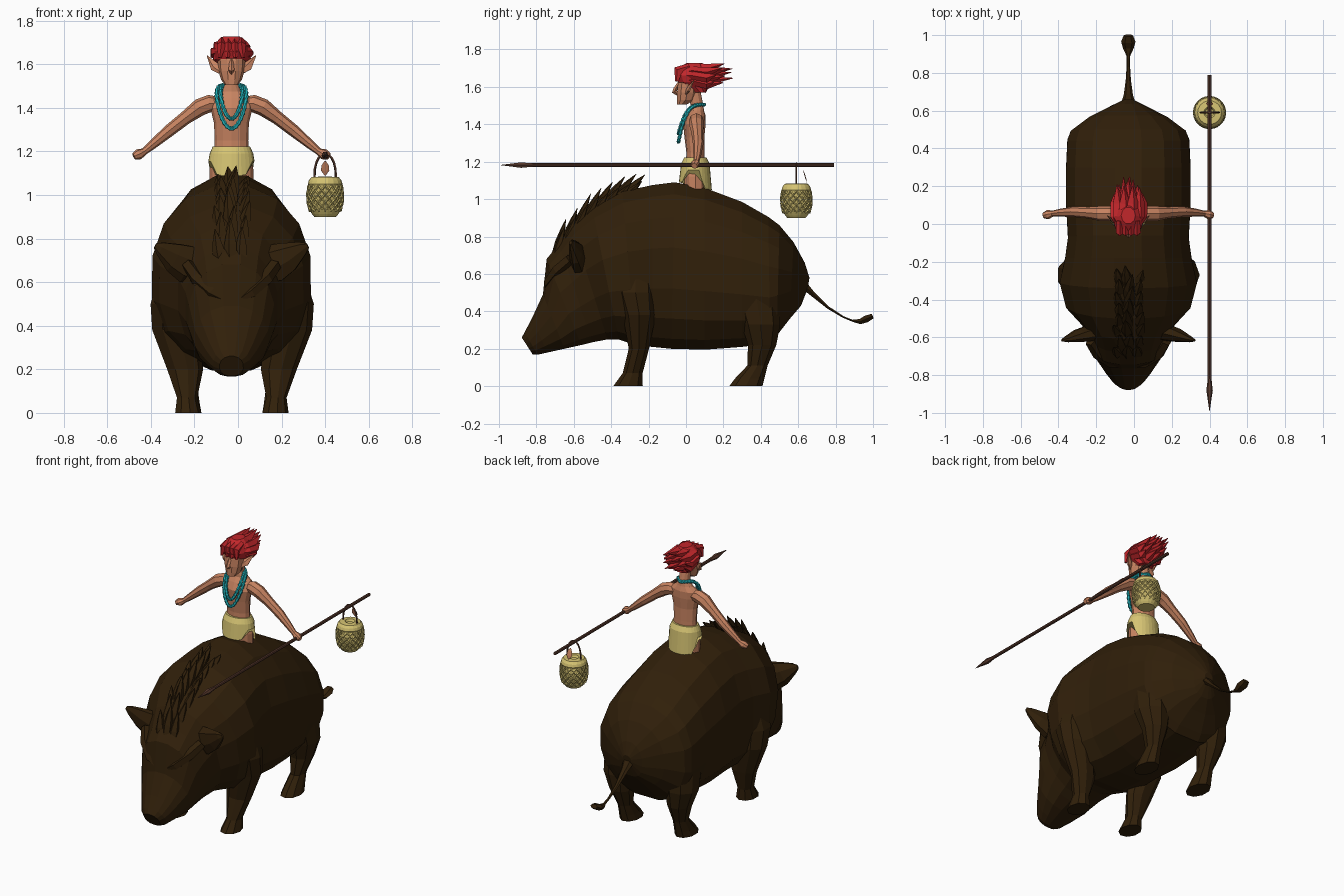
import bpy, bmesh, random
from math import sin, cos, pi, copysign
from mathutils import Vector as V

random.seed(4)
if "Cube" in bpy.data.objects:
    bpy.data.objects.remove(bpy.data.objects["Cube"])

CX = -0.03  # mid-plane of the animal and its rider


def material(name, rgb):
    m = bpy.data.materials.new(name)
    m.use_nodes = True
    m.diffuse_color = (*rgb, 1)
    m.node_tree.nodes["Principled BSDF"].inputs["Base Color"].default_value = (*rgb, 1)
    return m


HIDE = material("dark brown hide", (0.03, 0.014, 0.003))
SKIN = material("tan skin", (0.58, 0.23, 0.12))
HAIR = material("red hair", (0.54, 0.02, 0.024))
STRAW = material("yellow straw", (0.67, 0.55, 0.17))
SHADE = material("dark straw", (0.5, 0.4, 0.12))
TEAL = material("teal beads", (0.015, 0.43, 0.47))
WOOD = material("brown wood", (0.1, 0.042, 0.026))


def build(name, mat, parts, cyclic=False):
    """Skin each list of rings in parts and join them in one object."""
    bm = bmesh.new()
    for rings in parts:
        rows = [[bm.verts.new(p) for p in r] for r in rings]
        n = len(rows[0])
        pairs = list(zip(rows, rows[1:]))
        if cyclic:
            pairs.append((rows[-1], rows[0]))
        else:
            bm.faces.new(rows[0][::-1])
            bm.faces.new(rows[-1])
        for a, b in pairs:
            for i in range(n):
                bm.faces.new((a[i], a[(i + 1) % n], b[(i + 1) % n], b[i]))
    bmesh.ops.recalc_face_normals(bm, faces=bm.faces)
    mesh = bpy.data.meshes.new(name)
    bm.to_mesh(mesh)
    bm.free()
    mesh.materials.append(mat)
    bpy.context.collection.objects.link(bpy.data.objects.new(name, mesh))


def stack(rows, n=10):
    """Horizontal elliptical rings from rows of x, y, z, rx, ry."""
    return [[(x + rx * cos(2 * pi * i / n), y + ry * sin(2 * pi * i / n), z)
             for i in range(n)] for x, y, z, rx, ry in rows]


def tube(points, radii, n=6, flat=1.0, up=(0, 0, 1), cyclic=False):
    """Rings along a path; flat scales the thickness towards up."""
    pts = [V(p) for p in points]
    k, rings = len(pts), []
    for i, p in enumerate(pts):
        a = pts[i - 1] if i or cyclic else p
        b = pts[(i + 1) % k] if i < k - 1 or cyclic else p
        t = (b - a).normalized()
        s = t.cross(V(up)).normalized()
        u = s.cross(t)
        rings.append([p + radii[i] * (s * cos(2 * pi * j / n) + u * flat * sin(2 * pi * j / n))
                      for j in range(n)])
    return rings


def mid(points, side=1):
    return [(CX + side * x, y, z) for x, y, z in points]


def clamp(v):
    return max(0, min(1, v))


# Boar body and head: each section has a top y, z, a bottom y, z and a half width
sections = [
    (.66, .58, .65, .52, .03), (.635, .66, .615, .43, .09), (.575, .77, .555, .36, .21),
    (.5, .86, .485, .27, .31), (.44, .905, .45, .23, .328), (.3, .985, .3, .21, .335),
    (.1, 1.06, .1, .195, .335), (-.06, 1.09, -.08, .2, .325), (-.18, 1.075, -.18, .21, .34),
    (-.34, 1.04, -.27, .22, .37), (-.5, .95, -.36, .25, .335), (-.61, .86, -.42, .25, .25),
    (-.68, .76, -.5, .235, .215), (-.745, .68, -.56, .22, .2), (-.765, .49, -.65, .2, .17),
    (-.825, .36, -.74, .18, .12), (-.862, .29, -.795, .168, .085), (-.878, .26, -.82, .17, .055)]


def section(ty, tz, by, bz, w, n=16):
    ring = []
    for i in range(n):
        a = 2 * pi * (i + .5) / n
        c, s = cos(a), sin(a)
        power = .8 if s < 0 else .95
        c, s = copysign(abs(c) ** power, c), copysign(abs(s) ** power, s) / .98
        f = clamp((1 + s) / 2)
        ring.append((CX + w * c, by + (ty - by) * f, bz + (tz - bz) * f))
    return ring


build("boar_body", HIDE, [[section(*s) for s in sections]])

# Boar legs, ears and brows, mirrored
front_leg = [(.2, -.31, 0, .062, .08), (.205, -.285, .07, .048, .054), (.215, -.252, .2, .085, .055),
             (.26, -.25, .38, .11, .09), (.268, -.27, .5, .11, .11), (.25, -.27, .72, .06, .09)]
hind_leg = [(.2, .32, 0, .062, .09), (.2, .34, .04, .055, .08), (.2, .382, .11, .045, .055),
            (.21, .407, .22, .075, .077), (.22, .4, .33, .105, .105), (.23, .37, .5, .09, .13)]
for side, label in ((1, "left"), (-1, "right")):
    for part, rows in (("front_leg", front_leg), ("hind_leg", hind_leg)):
        build(f"boar_{part}_{label}", HIDE,
              [stack([(CX + side * x, y, z, a, b) for x, y, z, a, b in rows], 9)])
    build(f"boar_ear_{label}", HIDE, [tube(
        mid([(.13, -.57, .66), (.2, -.575, .685), (.26, -.59, .715), (.325, -.61, .755), (.35, -.616, .768)], side),
        [.07, .092, .073, .034, .013], 7, .5, (0, 1, 0))])
    build(f"boar_brow_{label}", HIDE, [tube(
        mid([(.2, -.62, .68), (.16, -.685, .62), (.09, -.735, .55), (.04, -.75, .52)], side),
        [.03, .033, .028, .01], 5)])

# Tail with a flat tuft
build("boar_tail", HIDE, [tube(
    mid([(0, .62, .55), (0, .68, .49), (0, .76, .42), (0, .84, .37), (0, .89, .35),
         (0, .93, .345), (0, .965, .36), (0, .998, .375)]),
    [.045, .025, .014, .009, .01, .028, .038, .025], 6, .58)])

# Mane: rows of swept-back spikes along the crown
spikes = []
for i in range(8):
    f = i / 7
    base = V((CX, -.7 + .36 * f, .7 + .32 * f + .05 * sin(pi * f)))
    for j in (-1, 0, 1):
        lean = V((j * .025 + random.uniform(-.025, .025), .06 + .06 * f, .2 - .09 * f))
        lean *= random.uniform(.85, 1.05) * (1 if j == 0 else .85)
        start = base + V((j * .045, 0, -.02 * abs(j)))
        spikes.append(tube([start - lean * .25, start + lean * .4, start + lean * .75, start + lean * 1.1],
                           [.028, .032, .02, .002], 5, .7, (0, 1, 0)))
build("boar_mane", HIDE, spikes)

# Rider torso, hips and loincloth
build("rider_torso", SKIN, [stack([(CX, y, z, a, b) for z, y, a, b in (
    (1.18, .05, .08, .05), (1.25, .05, .077, .048), (1.33, .045, .08, .053), (1.4, .045, .097, .06),
    (1.445, .055, .093, .05), (1.475, .06, .055, .036), (1.505, .058, .034, .034), (1.57, .045, .034, .034))], 12)])
build("rider_hips", SKIN, [stack([(CX, .05, 1.03, .1, .062), (CX, .05, 1.12, .1, .067),
                                  (CX, .05, 1.19, .085, .055)], 12)])
cloth = stack([(CX, .05, 1.222, .086, .06), (CX, .05, 1.19, .1, .076), (CX, .05, 1.1, .106, .088)], 28)
cloth[2] = [(x, y, 1.155 - .105 * clamp((y - .07) / .03) - .065 * clamp((.005 - y) / .025))
            for x, y, z in cloth[2]]
build("rider_loincloth", STRAW, [cloth])

# Arms, hands and pointed ears, mirrored
for side, label in ((1, "left"), (-1, "right")):
    build(f"rider_arm_{label}", SKIN, [tube(
        mid([(.05, .055, 1.42), (.1, .055, 1.42), (.145, .055, 1.403), (.21, .06, 1.355), (.29, .065, 1.292),
             (.36, .06, 1.233), (.4, .055, 1.2), (.425, .05, 1.187), (.448, .045, 1.177)], side),
        [.03, .04, .04, .031, .028, .021, .016, .025, .016], 8, 1, (0, 1, 0))])
    build(f"rider_ear_{label}", SKIN, [tube(
        mid([(.05, .0, 1.57), (.075, .015, 1.59), (.112, .045, 1.64)], side), [.016, .024, .002], 5, .4, (0, 1, 0))])

# Head and nose
build("rider_head", SKIN, [stack([(CX, y, z, a, b) for z, y, a, b in (
    (1.505, -.022, .03, .026), (1.53, -.002, .048, .048), (1.57, .006, .06, .056),
    (1.62, .012, .064, .058), (1.68, .02, .05, .05))], 10)])
build("rider_nose", SKIN, [tube(mid([(0, -.035, 1.625), (0, -.055, 1.59), (0, -.062, 1.575), (0, -.04, 1.56)]),
                                [.008, .012, .014, .01], 4, 1, (0, 1, 0))])

# Hair: a cap with broad locks swept back, spreading at the nape
build("hair_cap", HAIR, [stack([(CX, y, z, a, b) for z, y, a, b in (
    (1.57, .075, .05, .035), (1.625, .03, .076, .075), (1.66, .025, .083, .085),
    (1.7, .035, .07, .075), (1.728, .045, .038, .045))], 10)])
locks = []
for ring, count, reach in ((1, 10, .17), (.65, 6, .22), (.25, 3, .25)):
    for i in range(count):
        a = -.38 * pi + 1.76 * pi * i / (count - 1)
        c, s = cos(a) * ring, sin(a) * ring
        tip = reach + .04 * s + random.uniform(-.02, .015)
        locks.append(tube(
            [(CX + .055 * c, -.035 + .03 * ring, 1.66 + .04 * s), (CX + .072 * c, .04, 1.658 + .048 * s),
             (CX + .07 * c, .11, 1.645 + .055 * s), (CX + .075 * c, tip, 1.662 + .065 * s)],
            [.014, .028, .032, .002], 5, .85))
build("hair_locks", HAIR, locks)
build("hair_fringe", HAIR, [tube(mid([(x, .02, 1.705), (x, -.042, 1.685), (x * 1.2, -.048, 1.63)]),
                                 [.022, .028, .01], 5, .8, (1, 0, 0)) for x in (-.045, -.015, .015, .045)])

# Two strands of beads
strands = []
for width, drop in ((.068, .2), (.05, .155)):
    path, radii = [], []
    for i in range(64):
        a = 2 * pi * i / 64
        s = (1 - cos(a)) / 2
        path.append((CX + width * sin(a), .1 - .14 * s ** .6, 1.505 - drop * s ** 2.2))
        radii.append(.011 if i % 2 else .008)
    strands.append(tube(path, radii, 6, 1, (.01, .3, 1), True))
build("necklace", TEAL, strands, cyclic=True)

# Spear
SX, SZ = .4, 1.182
build("spear_shaft", WOOD, [tube([(SX, .79, SZ), (SX, -.84, SZ)], [.01, .01], 8)])
build("spear_head", WOOD, [tube([(SX, y, SZ) for y in (-.82, -.84, -.88, -.99)], [.011, .012, .017, .001], 6)])

# Woven basket hanging from the shaft
BY = .59


def belly(z):
    f = (z - .995) / .08
    return .083 - .016 * f * f


build("basket_core", SHADE, [stack([(SX, BY, z, belly(z) - .006, belly(z) - .006)
                                    for z in (.92, .95, .98, 1.01, 1.05)], 18)])
weave = []
for k in range(16):
    for turn in (1, -1):
        path = []
        for i in range(8):
            z, a = .925 + .12 * i / 7, 2 * pi * k / 16 + turn * 1.2 * i / 7
            path.append((SX + belly(z) * cos(a), BY + belly(z) * sin(a), z))
        weave.append(tube(path, [.005] * 8, 4))
build("basket_weave", STRAW, weave)
build("basket_rim", STRAW, [stack([(SX, BY, z, r, r) for z, r in (
    (1.04, .076), (1.05, .08), (1.067, .075), (1.082, .063), (1.084, .03), (1.07, .022))], 18)])
build("basket_base", STRAW, [stack([(SX, BY, z, r, r) for z, r in ((.9, .05), (.912, .06), (.932, .073))], 18)])
build("basket_handle", WOOD, [tube([(SX + .05 * cos(pi * i / 10), BY, 1.075 + .115 * sin(pi * i / 10) ** .8)
                                    for i in range(11)], [.006] * 11, 5, .8, (0, 1, 0))])
build("basket_tag", SKIN, [tube([(SX, .625, 1.155), (SX, .633, 1.135), (SX, .64, 1.112), (SX, .646, 1.09)],
                                [.004, .017, .019, .003], 6, .15, (0, 1, 0))])
